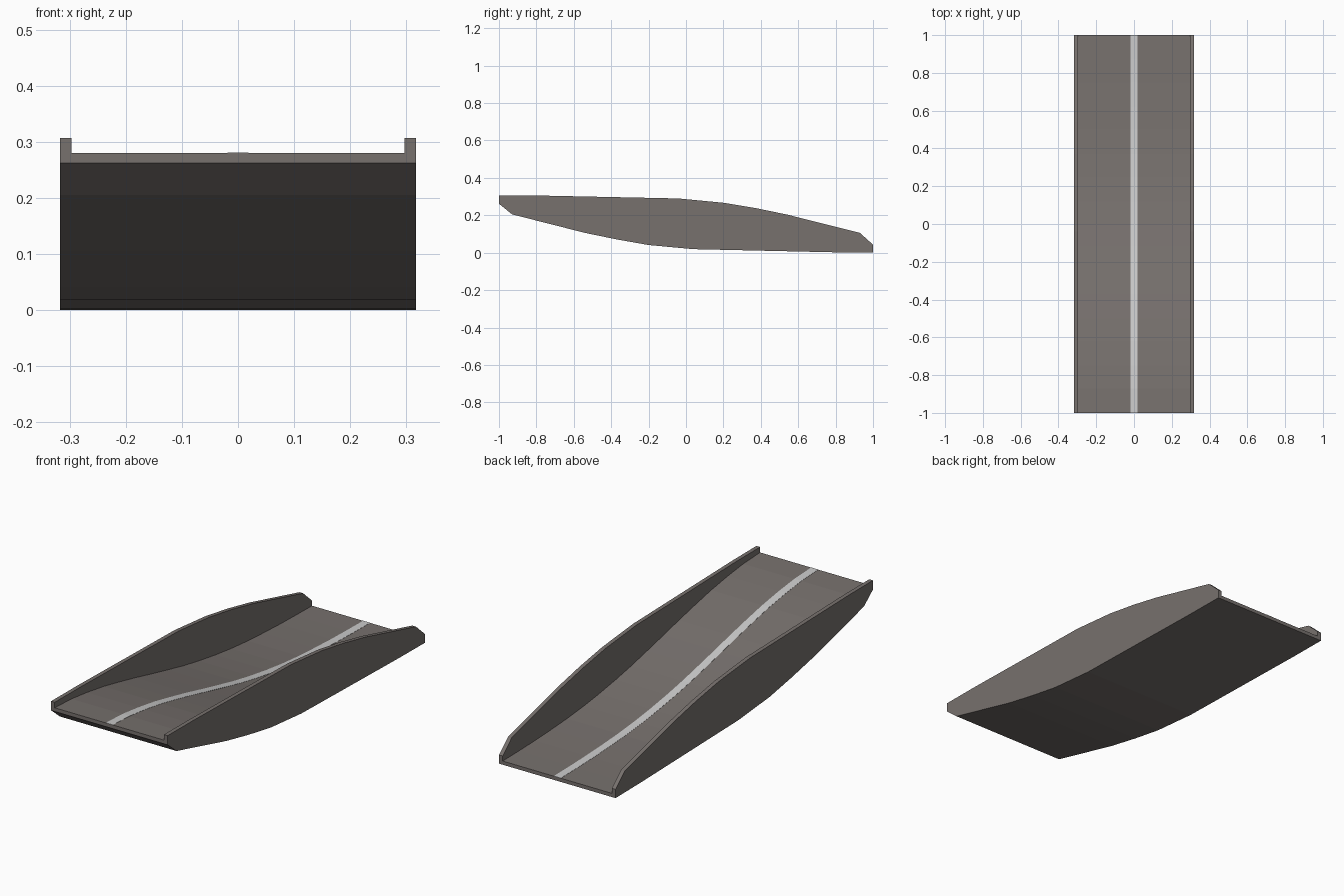
import bpy, bmesh

if "Cube" in bpy.data.objects:
    bpy.data.objects.remove(bpy.data.objects["Cube"])

HALF_W, INNER_W, STRIPE_W = 0.317, 0.297, 0.019


def material(name, rgb):
    mat = bpy.data.materials.new(name)
    mat.diffuse_color = (*rgb, 1)
    mat.use_nodes = True
    mat.node_tree.nodes["Principled BSDF"].inputs["Base Color"].default_value = mat.diffuse_color
    return mat


def extrude_profile(name, profile, half_width, mat=None):
    """Closed (y, z) profile extruded symmetrically across x."""
    bm = bmesh.new()
    face = bm.faces.new([bm.verts.new((-half_width, y, z)) for y, z in profile])
    ext = bmesh.ops.extrude_face_region(bm, geom=[face])
    moved = [g for g in ext["geom"] if isinstance(g, bmesh.types.BMVert)]
    bmesh.ops.translate(bm, verts=moved, vec=(2 * half_width, 0, 0))
    bmesh.ops.recalc_face_normals(bm, faces=bm.faces)
    mesh = bpy.data.meshes.new(name)
    bm.to_mesh(mesh)
    bm.free()
    obj = bpy.data.objects.new(name, mesh)
    bpy.context.collection.objects.link(obj)
    if mat:
        mesh.materials.append(mat)
    return obj


concrete = material("concrete", (0.185, 0.165, 0.155))
paint = material("road_paint", (0.55, 0.55, 0.55))

# Lens-shaped side outline: upper edge front to back, lower edge back to front
upper = [(-1, 0.307), (-0.8, 0.306), (-0.04, 0.290), (0.2, 0.267),
         (0.37, 0.239), (0.54, 0.204), (0.93, 0.106), (1, 0.043)]
lower = [(1, 0), (0.8, 0.002), (0.04, 0.019), (-0.2, 0.041),
         (-0.37, 0.071), (-0.54, 0.106), (-0.93, 0.205), (-1, 0.262)]
ramp = extrude_profile("ramp_body", upper + lower, HALF_W, concrete)

# S-shaped road surface: high at the front, sagging to a low flat at the back
road = [(-1, 0.280), (-0.87, 0.274), (-0.75, 0.260), (-0.62, 0.240), (-0.5, 0.216),
        (-0.37, 0.188), (-0.25, 0.160), (-0.12, 0.131), (0, 0.105), (0.12, 0.083),
        (0.25, 0.063), (0.37, 0.048), (0.5, 0.036), (0.62, 0.029), (0.75, 0.023),
        (0.87, 0.020), (1, 0.018)]

# Channel cut between the side walls leaves the road surface
channel = extrude_profile(
    "channel_cutter", [(-1.1, 0.28)] + road + [(1.1, 0.018), (1.1, 0.5), (-1.1, 0.5)],
    INNER_W, concrete)
cut = ramp.modifiers.new("channel", "BOOLEAN")
cut.object = channel
cut.operation = "DIFFERENCE"
cut.solver = "EXACT"
channel.hide_render = True
channel.hide_viewport = True

# Painted centre line following the road
stripe = [(y, z + 0.0008) for y, z in road] + [(y, z - 0.001) for y, z in reversed(road)]
extrude_profile("centre_line", stripe, STRIPE_W, paint)
